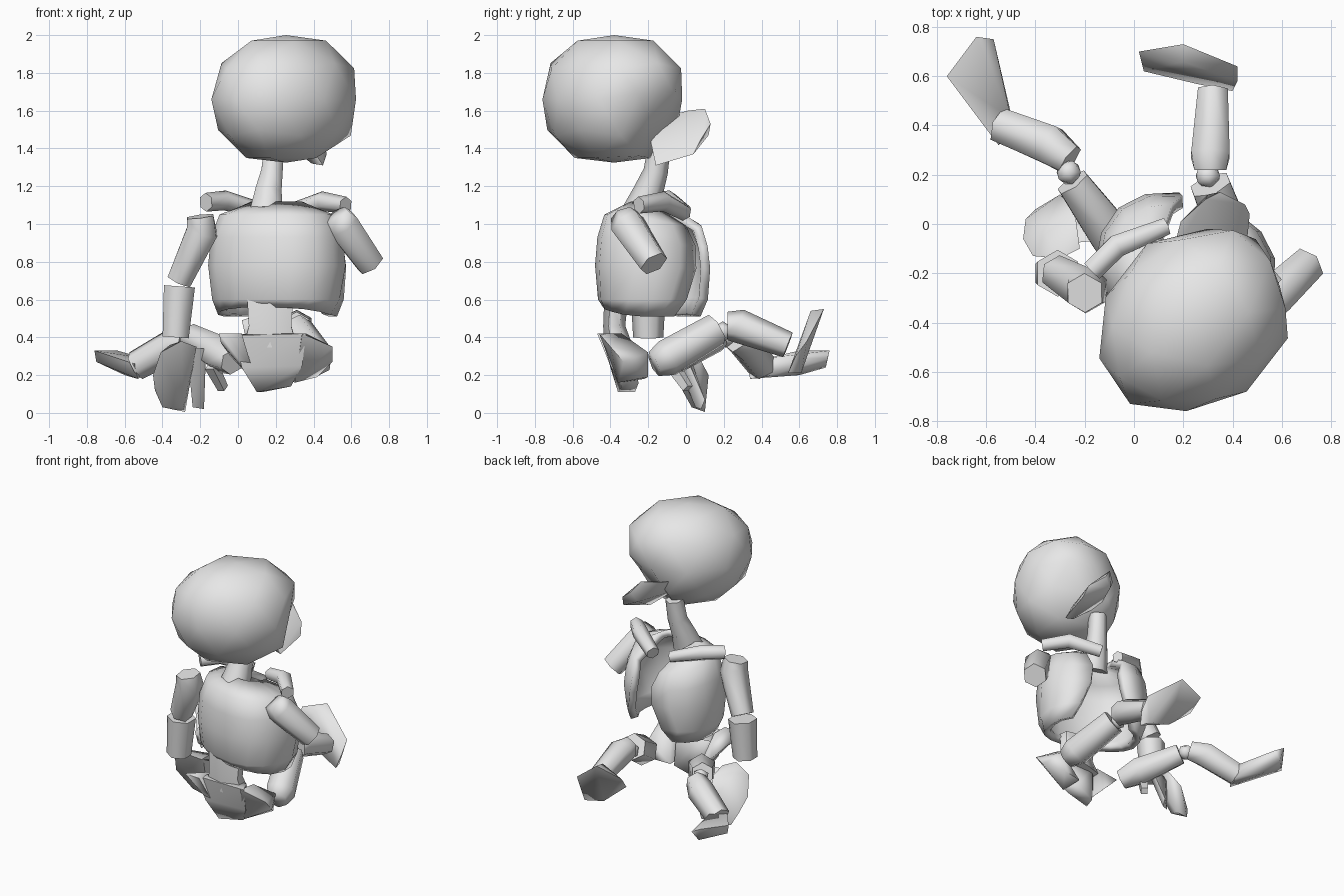
import bpy, bmesh, math
from mathutils import Vector, Matrix

if "Cube" in bpy.data.objects:
    bpy.data.objects.remove(bpy.data.objects["Cube"], do_unlink=True)

grey = bpy.data.materials.new("bone_grey")
grey.use_nodes = True
grey.diffuse_color = (0.8, 0.8, 0.8, 1)
grey.node_tree.nodes["Principled BSDF"].inputs["Base Color"].default_value = (0.8, 0.8, 0.8, 1)


def finish(name, bm, angle=75):
    bmesh.ops.recalc_face_normals(bm, faces=bm.faces)
    mesh = bpy.data.meshes.new(name)
    bm.to_mesh(mesh)
    bm.free()
    mesh.materials.append(grey)
    ob = bpy.data.objects.new(name, mesh)
    bpy.context.collection.objects.link(ob)
    bpy.ops.object.select_all(action='DESELECT')
    ob.select_set(True)
    bpy.context.view_layer.objects.active = ob
    bpy.ops.object.shade_smooth_by_angle(angle=math.radians(angle))
    return ob


def hull(name, points):
    """Chunky faceted block wrapped around a few corner points."""
    bm = bmesh.new()
    for p in points:
        bm.verts.new(p)
    res = bmesh.ops.convex_hull(bm, input=bm.verts)
    loose = {g for g in res["geom_interior"] if isinstance(g, bmesh.types.BMVert)}
    bmesh.ops.delete(bm, geom=list(loose), context='VERTS')
    return finish(name, bm)


def bone(name, path, radii, sides=6, flat=1.0):
    """Capped tube along a path, one radius per point."""
    bm = bmesh.new()
    pts = [Vector(p) for p in path]
    rings = []
    for i, p in enumerate(pts):
        d = (pts[min(i + 1, len(pts) - 1)] - pts[max(i - 1, 0)]).normalized()
        ref = Vector((0, 0, 1)) if abs(d.z) < 0.8 else Vector((0, 1, 0))
        u = d.cross(ref).normalized()
        w = u.cross(d)
        ring = []
        for k in range(sides):
            a = 2 * math.pi * (k + 0.5) / sides
            ring.append(bm.verts.new(p + radii[i] * (u * math.cos(a) + w * math.sin(a) * flat)))
        rings.append(ring)
    for r, s in zip(rings, rings[1:]):
        for k in range(sides):
            n = (k + 1) % sides
            bm.faces.new((r[k], r[n], s[n], s[k]))
    bm.faces.new(rings[0])
    bm.faces.new(rings[-1])
    return finish(name, bm)


def ball(name, centre, radius):
    bm = bmesh.new()
    bmesh.ops.create_icosphere(bm, subdivisions=1, radius=radius, matrix=Matrix.Translation(centre))
    return finish(name, bm)


# Skull: long ball turned to one side, flat base, slanted lower face, two eye sockets
bm = bmesh.new()
bmesh.ops.create_icosphere(bm, subdivisions=2, radius=1)
skull_centre = Vector((0.255, -0.38, 1.66))
forward = Vector((1, 1, 0)).normalized()
sideways = Vector((1, -1, 0)).normalized()
face_normal = (forward * 0.87 - Vector((0, 0, 0.49))).normalized()
face_point = skull_centre + forward * 0.38
for v in bm.verts:
    n = v.co.copy()
    v.co = skull_centre + forward * (n.dot(forward) * 0.445) + sideways * (n.dot(sideways) * 0.36)
    v.co.z += 0.365 * n.z
    v.co.z = min(max(v.co.z, 1.325), 2.0)
    v.co.x = min(v.co.x, 0.63)
    v.co.y = min(max(v.co.y, -0.76), -0.02)
    d = (v.co - face_point).dot(face_normal)
    if d > 0:
        v.co -= face_normal * d
    for side in (-0.15, 0.15):
        socket = skull_centre + forward * 0.33 + sideways * side - Vector((0, 0, 0.08))
        if (v.co - socket).length < 0.1:
            v.co -= face_normal * 0.06
finish("skull", bm)

# Jaw: tilted plate below the face
hull("jaw", [(.36, -.19, 1.45), (.45, -.16, 1.31), (.39, -.15, 1.32), (.47, .04, 1.37),
             (.45, .08, 1.45), (.35, .13, 1.53), (.29, .10, 1.61), (.19, .01, 1.60),
             (.15, -.14, 1.56), (.18, -.13, 1.49), (.30, .12, 1.47)])

# Neck and lower spine
bone("neck", [(.15, -.24, 1.06), (.16, -.20, 1.17), (.18, -.16, 1.28), (.19, -.14, 1.42)],
     [.10, .08, .065, .06])
bone("lower_spine", [(.17, -.36, .36), (.17, -.38, .46), (.17, -.37, .60)], [.16, .13, .14], 6, .45)

# Ribcage: thick shell, open at the front, gap widening toward both ends
bm = bmesh.new()
centre = Vector((0.21, -0.175, 0))
turn = Matrix.Rotation(math.radians(-18), 3, 'Z')
steps = 14
grid = []
for z, size, gap in ((.51, .86, 42), (.60, .95, 28), (.78, 1, 16), (.93, .96, 14), (1.05, .84, 22), (1.12, .38, 70)):
    row = []
    for k in range(steps + 1):
        a = math.radians(90 + gap + (360 - 2 * gap) * k / steps)
        c, s = math.cos(a), math.sin(a)
        x = math.copysign(abs(c) ** 0.88, c) * 0.37 * size
        y = math.copysign(abs(s) ** 0.88, s) * 0.29 * size
        drop = 0.3 * max(y, 0) * max(0, (z - 0.7) / 0.4)
        lift = 0.05 * max(0, -s) if z < 0.55 else 0
        row.append(bm.verts.new(centre + turn @ Vector((x, y, z - drop + lift))))
    grid.append(row)
for r, s in zip(grid, grid[1:]):
    for k in range(steps):
        bm.faces.new((r[k], r[k + 1], s[k + 1], s[k]))
ribs = finish("ribcage", bm)
shell = ribs.modifiers.new("thickness", 'SOLIDIFY')
shell.thickness = 0.05
shell.offset = -1

# Collarbones
bone("collarbone_right", [(-.17, -.19, 1.115), (-.07, -.09, 1.125), (.13, -.01, 1.07)], [.05, .053, .04])
bone("collarbone_left", [(.57, -.25, 1.10), (.45, -.12, 1.12), (.27, -.01, 1.06)], [.045, .053, .045])

# Arms: only the right one continues below the elbow
bone("upper_arm_right", [(-.20, -.28, 1.04), (-.19, -.27, .96), (-.31, -.20, .70)], [.08, .095, .075])
bone("upper_arm_left", [(.52, -.33, 1.05), (.55, -.31, 1.00), (.70, -.17, .79)], [.07, .095, .08])
bone("forearm_right", [(-.31, -.20, .67), (-.33, -.20, .40)], [.095, .08])

# Hand: scoop with a separate thumb and a small finger
hull("hand_right", [(-.41, -.13, .32), (-.30, -.14, .38), (-.22, -.10, .35), (-.45, -.06, .20),
                    (-.44, .02, .12), (-.40, .06, .03), (-.28, .10, .005), (-.29, .03, .03),
                    (-.30, .12, .20), (-.24, .05, .33), (-.36, -.04, .36)])
hull("thumb_right", [(-.27, -.08, .34), (-.18, -.07, .34), (-.17, .00, .30), (-.26, .02, .30),
                     (-.24, .05, .03), (-.18, .08, .02), (-.18, .10, .07)])
bone("finger_right", [(-.14, -.07, .25), (-.08, .01, .13)], [.04, .03], 4)

# Pelvis: sacrum wedge with a flared wing on each side
hull("sacrum", [(-.02, -.43, .41), (.36, -.45, .42), (.05, -.36, .42), (.32, -.36, .42), (.02, -.40, .24),
                (.10, -.36, .11), (.28, -.34, .14), (.13, -.27, .11), (.27, -.25, .16), (.34, -.40, .25)])
hull("pelvis_wing_right", [(-.10, -.46, .42), (.02, -.47, .42), (-.09, -.40, .37), (.02, -.35, .42),
                           (.00, -.28, .26), (.10, -.36, .15), (.08, -.24, .18), (-.04, -.22, .30)])
hull("pelvis_wing_left", [(.34, -.46, .42), (.50, -.40, .35), (.50, -.33, .27), (.36, -.34, .42),
                          (.44, -.20, .32), (.30, -.36, .16), (.42, -.20, .19), (.28, -.22, .18)])

# Legs
bone("thigh_right", [(-.03, -.16, .27), (-.09, -.05, .31), (-.25, .17, .40)], [.07, .10, .075])
bone("thigh_left", [(.43, -.17, .26), (.41, -.10, .29), (.31, .16, .44)], [.07, .10, .09])
ball("knee_right", (-.265, .21, .40), .055)
ball("knee_left", (.30, .195, .43), .055)
bone("shin_right", [(-.26, .26, .39), (-.34, .32, .36), (-.54, .40, .25)], [.07, .09, .08])
bone("shin_left", [(.31, .22, .46), (.31, .28, .46), (.32, .54, .36)], [.075, .09, .07])

# Feet
hull("foot_right", [(-.76, .60, .33), (-.75, .60, .27), (-.64, .76, .33), (-.57, .75, .29),
                    (-.62, .74, .24), (-.50, .45, .20), (-.50, .43, .29), (-.55, .32, .26),
                    (-.53, .34, .18), (-.60, .60, .20)])
hull("foot_left", [(.20, .73, .55), (.20, .66, .54), (.02, .70, .49), (.04, .62, .40),
                   (.42, .64, .38), (.42, .58, .30), (.40, .54, .21), (.38, .61, .21),
                   (.22, .62, .25), (.25, .57, .27)])
